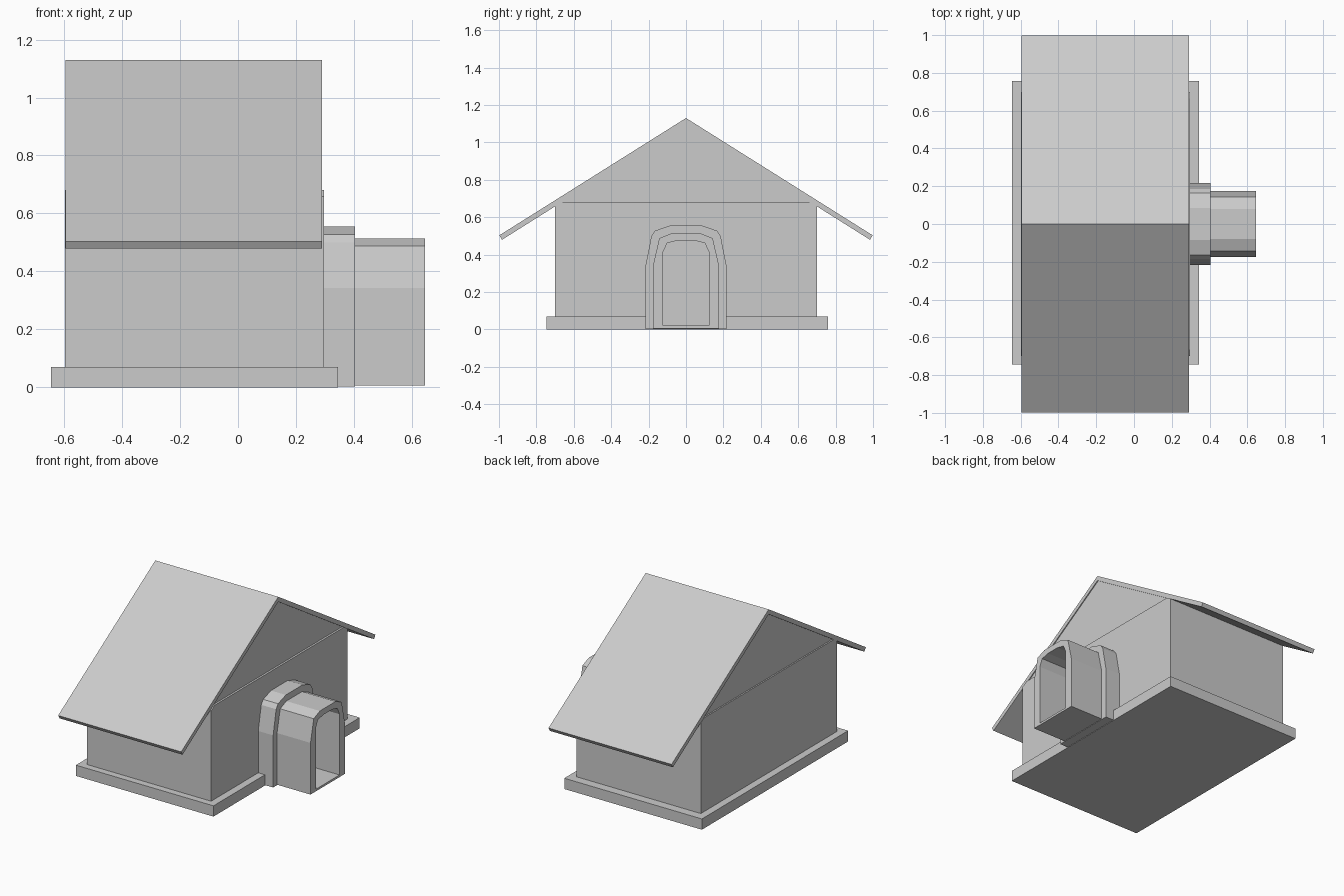
import bpy, bmesh

if "Cube" in bpy.data.objects:
    bpy.data.objects.remove(bpy.data.objects["Cube"])


def prism(name, profile, x0, x1):
    """Extrude a closed (y, z) profile along x."""
    bm = bmesh.new()
    a = [bm.verts.new((x0, y, z)) for y, z in profile]
    b = [bm.verts.new((x1, y, z)) for y, z in profile]
    n = len(profile)
    bm.faces.new(a)
    bm.faces.new(b[::-1])
    for i in range(n):
        j = (i + 1) % n
        bm.faces.new((a[i], b[i], b[j], a[j]))
    return finish(name, bm)


def tube(name, outer, inner, x0, x1):
    """Hollow extrusion between two profiles with equal point counts."""
    bm = bmesh.new()
    rings = [[bm.verts.new((x, y, z)) for y, z in p]
             for x, p in ((x0, outer), (x1, outer), (x1, inner), (x0, inner))]
    n = len(outer)
    for k in range(4):
        r, s = rings[k], rings[(k + 1) % 4]
        for i in range(n):
            j = (i + 1) % n
            bm.faces.new((r[i], s[i], s[j], r[j]))
    return finish(name, bm)


def finish(name, bm):
    bmesh.ops.recalc_face_normals(bm, faces=bm.faces)
    me = bpy.data.meshes.new(name)
    bm.to_mesh(me)
    bm.free()
    ob = bpy.data.objects.new(name, me)
    bpy.context.collection.objects.link(ob)
    return ob


def mirrored(half):
    """Complete a profile given as its +y half, bottom to top."""
    return half + [(-y, z) for y, z in reversed(half)]


# base slab
prism("base", [(-0.745, 0), (0.758, 0), (0.758, 0.07), (-0.745, 0.07)], -0.645, 0.345)

# walls, with upper corners trimmed to the roof slope
prism("walls", mirrored([(0.7, 0.01), (0.7, 0.658), (0.665, 0.68)]), -0.597, 0.297)

# gable infill under the roof
prism("gable", [(0.665, 0.68), (0, 1.099), (-0.665, 0.68)], -0.588, 0.284)

# two-sided roof sheet
prism("roof", [(0, 1.13), (0.998, 0.503), (0.984, 0.479), (0, 1.098),
               (-0.984, 0.479), (-0.998, 0.503)], -0.595, 0.29)

# entrance collar against the wall
collar = mirrored([(0.216, 0.003), (0.216, 0.342), (0.185, 0.5), (0.165, 0.528), (0.085, 0.555)])
prism("entrance_collar", collar, 0.28, 0.404)

# entrance tunnel, open at the outer end
outer = mirrored([(0.176, 0.006), (0.176, 0.342), (0.143, 0.487), (0.08, 0.513)])
inner = mirrored([(0.122, 0.02), (0.122, 0.415), (0.1, 0.462), (0.045, 0.475)])
tube("entrance_tunnel", outer, inner, 0.4, 0.645)
